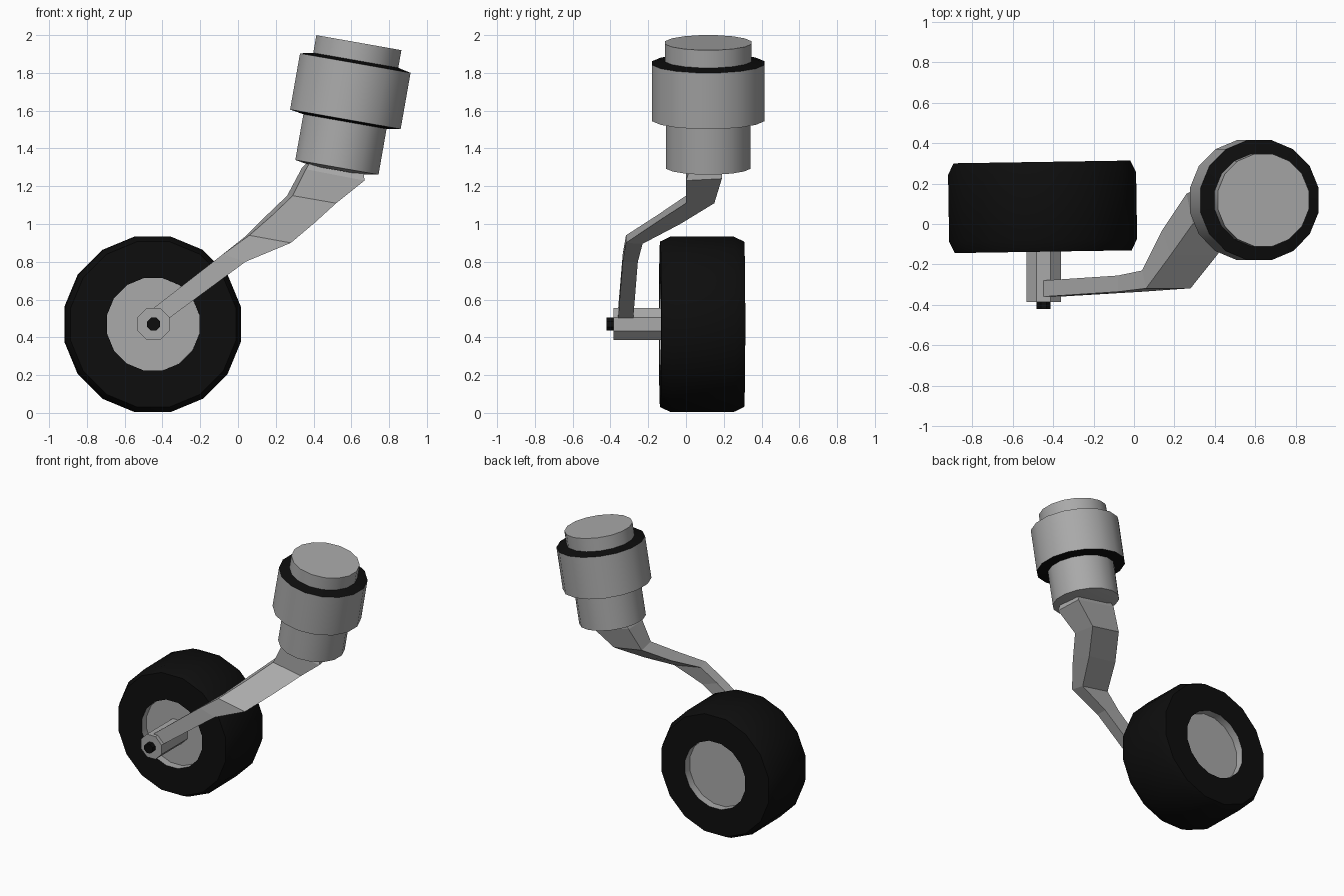
import bpy, bmesh, math
from mathutils import Matrix, Vector

if "Cube" in bpy.data.objects:
    bpy.data.objects.remove(bpy.data.objects["Cube"])


def material(name, value):
    m = bpy.data.materials.new(name)
    m.diffuse_color = (value, value, value, 1)
    m.use_nodes = True
    m.node_tree.nodes["Principled BSDF"].inputs["Base Color"].default_value = m.diffuse_color
    return m


GREY = material("light_grey", 0.40)
BLACK = material("rubber_black", 0.004)


def finish(name, bm, smooth):
    bmesh.ops.recalc_face_normals(bm, faces=bm.faces[:])
    mesh = bpy.data.meshes.new(name)
    bm.to_mesh(mesh)
    bm.free()
    mesh.materials.append(GREY)
    mesh.materials.append(BLACK)
    ob = bpy.data.objects.new(name, mesh)
    bpy.context.collection.objects.link(ob)
    if smooth:
        bpy.ops.object.select_all(action='DESELECT')
        ob.select_set(True)
        bpy.context.view_layer.objects.active = ob
        bpy.ops.object.shade_smooth_by_angle(angle=math.radians(30))
    return ob


def lathe(name, profile, sides, matrix, black=(), smooth=True):
    """Revolve (radius, height) points about local z; both ends are capped.
    black holds the profile segments that take the black material."""
    bm = bmesh.new()
    rings = []
    for r, h in profile:
        ring = []
        for i in range(sides):
            a = 2 * math.pi * (i + 0.5) / sides
            ring.append(bm.verts.new(matrix @ Vector((r * math.cos(a), r * math.sin(a), h))))
        rings.append(ring)
    for s in range(len(rings) - 1):
        for i in range(sides):
            j = (i + 1) % sides
            f = bm.faces.new((rings[s][i], rings[s][j], rings[s + 1][j], rings[s + 1][i]))
            f.material_index = int(s in black)
    for ring, key in ((rings[0], 'start'), (rings[-1], 'end')):
        bm.faces.new(ring).material_index = int(key in black)
    return finish(name, bm, smooth)


# wheel: recessed hub discs and rims in grey, tyre in black
to_y = Matrix.Rotation(math.radians(90), 4, 'X')
wheel_pose = (Matrix.Translation((-0.452, 0.085, 0.469))
              @ Matrix.Rotation(math.radians(0.9), 4, 'Z') @ to_y)
half = [(0.25, 0.165), (0.25, 0.222), (0.446, 0.222), (0.474, 0.165)]
wheel_profile = [(r, -h) for r, h in half] + half[::-1]
lathe("wheel", wheel_profile, 16, wheel_pose, black=(1, 2, 3, 4, 5))

# axle stub and its black pin
axle_pose = Matrix.Translation((-0.447, 0, 0.47)) @ to_y
lathe("axle", [(0.092, -0.0), (0.092, 0.385)], 8, axle_pose, smooth=False)
lathe("axle_pin", [(0.037, 0.37), (0.037, 0.42)], 8, axle_pose,
      black=(0, 'start', 'end'), smooth=False)

# tilted shock housing: cap, collar with black end rings, lower barrel
housing_pose = (Matrix.Translation((0.64, 0.118, 1.96))
                @ Matrix.Rotation(math.radians(10), 4, 'Y'))
lathe("shock_housing",
      [(0.233, 0), (0.233, -0.095), (0.303, -0.11), (0.303, -0.412),
       (0.228, -0.424), (0.228, -0.67), (0.14, -0.685)],
      16, housing_pose, black=(1, 3))

# bent arm: (upper x, z), (lower x, z), front y, back y, back shift x, z
stations = [
    ((-0.46, 0.545), (-0.38, 0.49), -0.36, -0.28, 0, 0),
    ((-0.08, 0.84), (0.04, 0.80), -0.335, -0.255, 0, 0),
    ((0.06, 0.94), (0.28, 0.90), -0.318, -0.23, -0.02, -0.005),
    ((0.18, 1.045), (0.41, 1.01), -0.155, -0.03, -0.04, -0.01),
    ((0.29, 1.15), (0.52, 1.11), 0.0, 0.15, -0.03, 0.0),
    ((0.36, 1.29), (0.67, 1.23), 0.0, 0.19, -0.02, 0.01),
    ((0.40, 1.36), (0.66, 1.32), 0.03, 0.19, 0, 0),
]
bm = bmesh.new()
rings = []
for up, low, front, back, dx, dz in stations:
    rings.append([bm.verts.new(p) for p in (
        (up[0], front, up[1]), (low[0], front, low[1]),
        (low[0] + dx, back, low[1] + dz), (up[0] + dx, back, up[1] + dz))])
for a, b in zip(rings, rings[1:]):
    for i in range(4):
        j = (i + 1) % 4
        bm.faces.new((a[i], a[j], b[j], b[i]))
bm.faces.new(rings[0])
bm.faces.new(rings[-1])
finish("swing_arm", bm, False)
